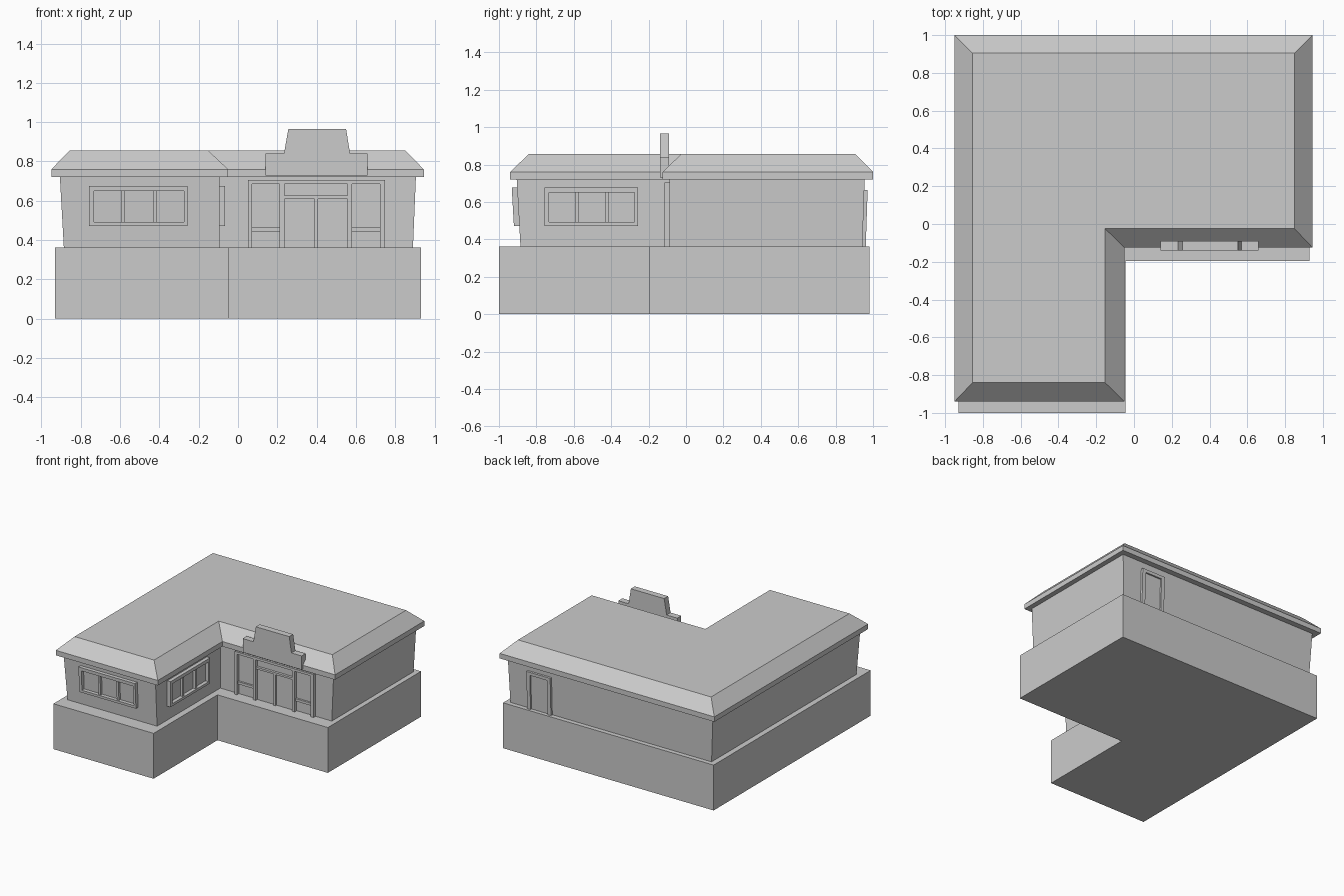
import bpy
import bmesh

cube = bpy.data.objects.get("Cube")
if cube:
    bpy.data.objects.remove(cube, do_unlink=True)

# One plain grey for the whole building
grey = bpy.data.materials.new("plain_grey")
grey.use_nodes = True
colour = (0.6, 0.6, 0.6, 1)
grey.diffuse_color = colour
grey.node_tree.nodes["Principled BSDF"].inputs["Base Color"].default_value = colour

BASE_TOP, WALL_TOP = 0.362, 0.72


def add_loft(bm, loops):
    """Skin a solid through matching loops of points."""
    rings = [[bm.verts.new(p) for p in loop] for loop in loops]
    n = len(rings[0])
    for a, b in zip(rings, rings[1:]):
        for i in range(n):
            j = (i + 1) % n
            bm.faces.new((a[i], a[j], b[j], b[i]))
    bm.faces.new(rings[0][::-1])
    bm.faces.new(rings[-1])


def finish(name, bm):
    bmesh.ops.recalc_face_normals(bm, faces=bm.faces)
    mesh = bpy.data.meshes.new(name)
    bm.to_mesh(mesh)
    bm.free()
    mesh.materials.append(grey)
    obj = bpy.data.objects.new(name, mesh)
    bpy.context.collection.objects.link(obj)
    return obj


def loft(name, loops):
    bm = bmesh.new()
    add_loft(bm, loops)
    return finish(name, bm)


def ell(z, x0, x1, y0, y1, xi, yi):
    """L-shaped outline, with its inner corner at (xi, yi)."""
    return [(x0, y0, z), (xi, y0, z), (xi, yi, z),
            (x1, yi, z), (x1, y1, z), (x0, y1, z)]


def bars(name, place, boxes):
    """Boxes (u0, u1, z0, z1, depth) laid on a wall by place(u, z, depth)."""
    bm = bmesh.new()
    for u0, u1, z0, z1, d in boxes:
        corners = [(u0, z0), (u1, z0), (u1, z1), (u0, z1)]
        add_loft(bm, [[place(u, z, k) for u, z in corners] for k in (-0.015, d)])
    return finish(name, bm)


def lean(z):
    return 0.02 * (z - BASE_TOP) / (WALL_TOP - BASE_TOP)


# Main volumes
loft("base", [ell(0, -0.93, 0.93, -1, 0.98, -0.045, -0.195),
              ell(BASE_TOP, -0.93, 0.93, -1, 0.98, -0.045, -0.195)])
loft("walls", [ell(BASE_TOP, -0.886, 0.89, -0.885, 0.943, -0.095, -0.088),
               ell(WALL_TOP, -0.906, 0.905, -0.905, 0.955, -0.095, -0.088)])
loft("roof", [ell(WALL_TOP, -0.95, 0.945, -0.94, 1, -0.05, -0.125),
              ell(0.76, -0.95, 0.945, -0.94, 1, -0.05, -0.125),
              ell(0.857, -0.855, 0.85, -0.84, 0.905, -0.153, -0.025)])

# Stepped sign board above the entrance
outline = [(0.14, 0.73), (0.66, 0.73), (0.66, 0.84), (0.57, 0.84),
           (0.55, 0.965), (0.256, 0.965), (0.234, 0.84), (0.14, 0.84)]
loft("sign_board", [[(x, y, z) for x, z in outline] for y in (-0.14, -0.09)])


# Wall placements
def on_front(u, z, d):
    return (u, -0.885 - lean(z) - d, z)


def on_inner_side(u, z, d):
    return (-0.095 + d, u, z)


def on_entrance(u, z, d):
    return (u, -0.088 - d, z)


def on_back(u, z, d):
    return (u, 0.943 + lean(z) * 0.6 + d, z)


# Matching three-pane windows
low, high, left, right = 0.472, 0.676, -0.757, -0.257
window = [(left, right, low, low + 0.02, 0.029),
          (left, right, high - 0.026, high, 0.029),
          (left, left + 0.024, low + 0.02, high - 0.026, 0.029),
          (right - 0.018, right, low + 0.02, high - 0.026, 0.029)]
window += [(u, u + 0.018, low + 0.02, high - 0.026, 0.02) for u in (-0.592, -0.431)]
bars("front_window", on_front, window)
bars("side_window", on_inner_side, window)

# Entrance: frame, door posts, transom, side-light rails and door split
head = 0.686
entrance = [(0.05, 0.748, head, 0.705, 0.026)]
entrance += [(a, b, BASE_TOP, head, 0.026) for a, b in
             ((0.05, 0.07), (0.211, 0.236), (0.558, 0.58), (0.722, 0.748))]
entrance += [(a, b, 0.444, 0.464, 0.015) for a, b in ((0.07, 0.211), (0.58, 0.722))]
entrance += [(0.236, 0.558, 0.61, 0.626, 0.02),
             (0.39, 0.406, BASE_TOP, 0.61, 0.02)]
bars("entrance_frame", on_entrance, entrance)
bars("entrance_doors", on_entrance, [(0.236, 0.558, BASE_TOP, 0.61, 0.006)])

# Back door
bars("back_door_frame", on_back, [(0.52, 0.73, 0.638, 0.663, 0.018),
                                  (0.52, 0.55, BASE_TOP, 0.638, 0.018),
                                  (0.7, 0.73, BASE_TOP, 0.638, 0.018)])
bars("back_door", on_back, [(0.55, 0.7, BASE_TOP, 0.638, 0.005)])
